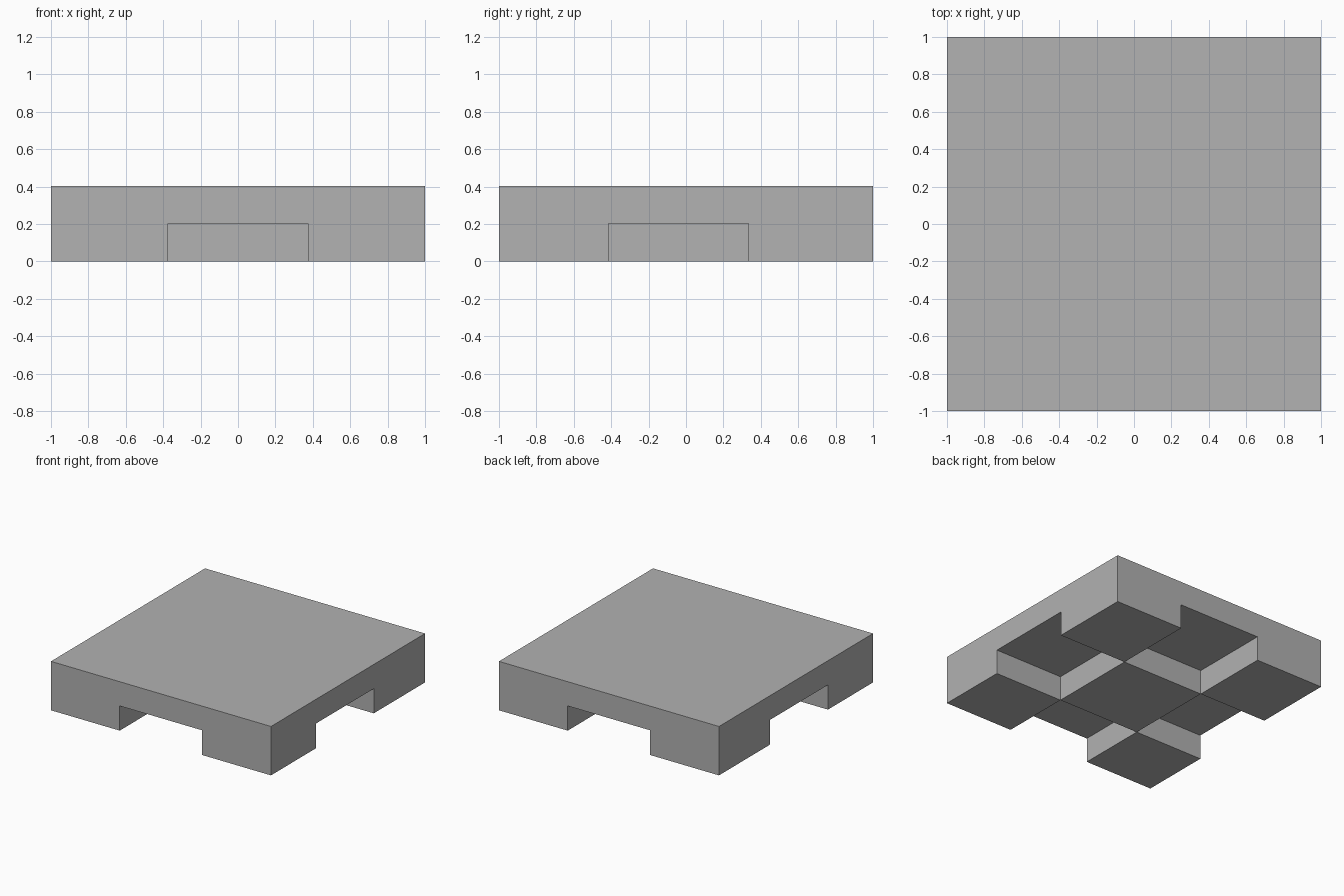
import bpy
import bmesh
from itertools import product
from mathutils import Vector

if "Cube" in bpy.data.objects:
    bpy.data.objects.remove(bpy.data.objects["Cube"], do_unlink=True)

# Grid lines that split the platform into feet, pockets and deck
CUTS = ((-1, -0.375, 0.375, 1), (-1, -0.415, 0.335, 1), (0, 0.203, 0.402))


def filled(cell):
    """Deck layer is solid; below it only the corner feet and the centre foot."""
    i, j, k = cell
    if not (0 <= i < 3 and 0 <= j < 3 and 0 <= k < 2):
        return False
    return k == 1 or (i + j) % 2 == 0


# Skin the solid cells, with faces only where they meet open space
bm = bmesh.new()
for cell in product(range(3), range(3), range(2)):
    if not filled(cell):
        continue
    for axis, side in product(range(3), (0, 1)):
        neighbour = list(cell)
        neighbour[axis] += 2 * side - 1
        if filled(neighbour):
            continue
        u, v = (axis + 1) % 3, (axis + 2) % 3
        corners = []
        for du, dv in ((0, 0), (1, 0), (1, 1), (0, 1)):
            index = list(cell)
            index[axis] += side
            index[u] += du
            index[v] += dv
            corners.append(bm.verts.new(Vector(CUTS[a][index[a]] for a in range(3))))
        bm.faces.new(corners if side else corners[::-1])

# Weld the skin and merge coplanar faces into clean panels
bmesh.ops.remove_doubles(bm, verts=bm.verts[:], dist=0.0001)
bmesh.ops.dissolve_limit(bm, angle_limit=0.01, verts=bm.verts[:], edges=bm.edges[:])

mesh = bpy.data.meshes.new("platform")
bm.to_mesh(mesh)
bm.free()
platform = bpy.data.objects.new("platform", mesh)
bpy.context.collection.objects.link(platform)

# Plain grey finish
grey = bpy.data.materials.new("plain_grey")
grey.use_nodes = True
colour = (0.445, 0.445, 0.445, 1)
grey.diffuse_color = colour
grey.node_tree.nodes["Principled BSDF"].inputs["Base Color"].default_value = colour
mesh.materials.append(grey)
